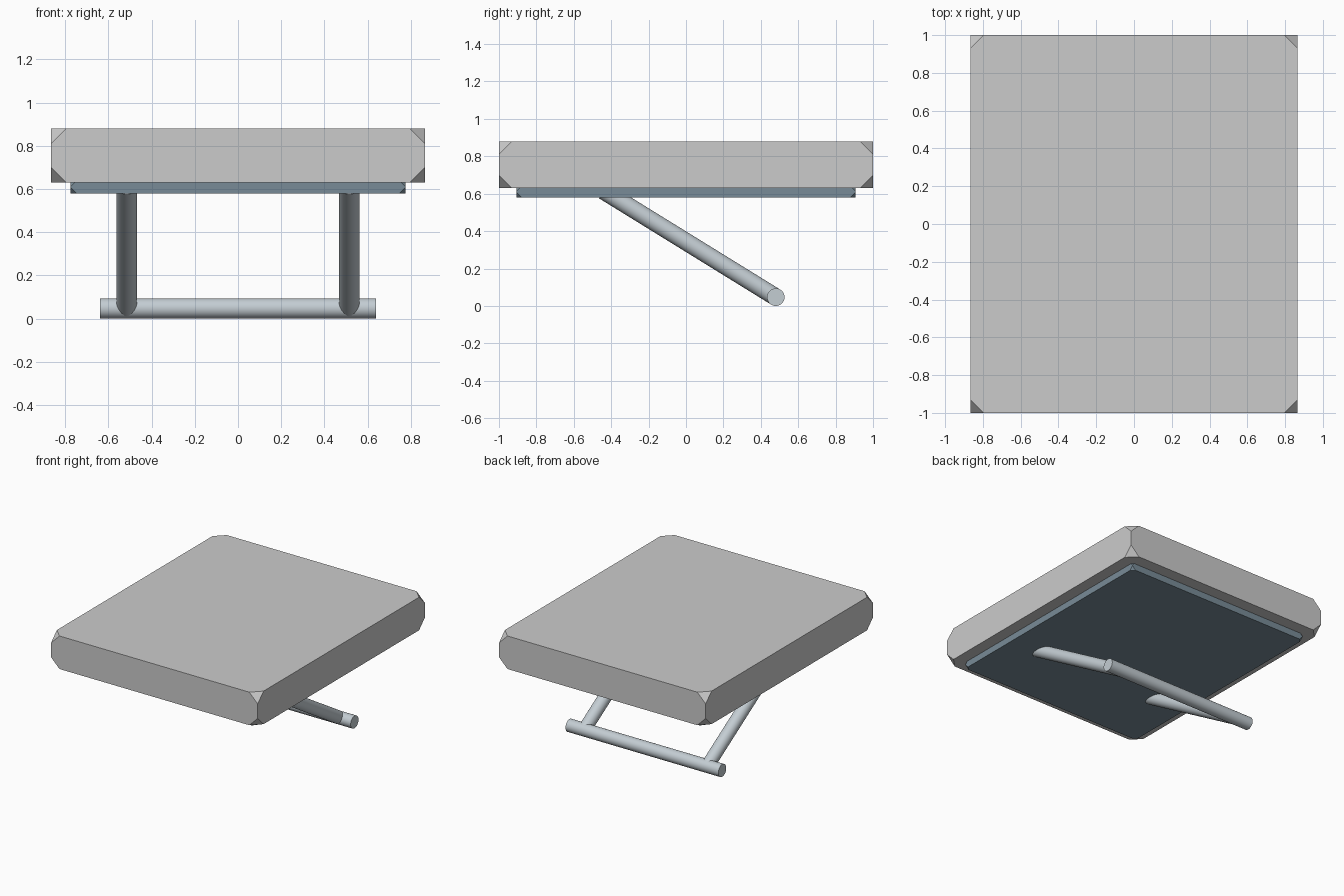
import bpy, bmesh
from itertools import product
from mathutils import Vector

if "Cube" in bpy.data.objects:
    bpy.data.objects.remove(bpy.data.objects["Cube"])


def material(name, rgb):
    mat = bpy.data.materials.new(name)
    mat.diffuse_color = (*rgb, 1)
    mat.use_nodes = True
    mat.node_tree.nodes["Principled BSDF"].inputs["Base Color"].default_value = mat.diffuse_color
    return mat


def clipped_box(name, half_x, half_y, z0, z1, cut, mat=None):
    """Box whose eight corners are each sliced off by a triangle."""
    half = Vector((half_x, half_y, (z1 - z0) / 2))
    bm = bmesh.new()
    for signs in product((-1, 1), repeat=3):
        for axis in range(3):
            p = Vector([s * h for s, h in zip(signs, half)])
            p[axis] -= signs[axis] * cut
            p.z += (z0 + z1) / 2
            bm.verts.new(p)
    bmesh.ops.convex_hull(bm, input=bm.verts[:])
    bmesh.ops.dissolve_limit(bm, angle_limit=0.01, verts=bm.verts[:], edges=bm.edges[:])
    bmesh.ops.recalc_face_normals(bm, faces=bm.faces[:])
    mesh = bpy.data.meshes.new(name)
    bm.to_mesh(mesh)
    bm.free()
    obj = bpy.data.objects.new(name, mesh)
    bpy.context.collection.objects.link(obj)
    if mat:
        mesh.materials.append(mat)
    return obj


def rod(name, start, end, radius, mat):
    """Round bar between two points."""
    a, b = Vector(start), Vector(end)
    bpy.ops.mesh.primitive_cylinder_add(vertices=32, radius=radius,
                                        depth=(b - a).length, location=(a + b) / 2)
    obj = bpy.context.object
    obj.name = name
    obj.rotation_euler = (b - a).to_track_quat('Z', 'Y').to_euler()
    obj.data.materials.append(mat)
    bpy.ops.object.shade_smooth_by_angle()
    return obj


panel = material("dark_panel", (0.19, 0.26, 0.31))
metal = material("metal", (0.55, 0.61, 0.65))

# padded seat and the board beneath it
clipped_box("seat_cushion", 0.865, 1.0, 0.63, 0.88, 0.07)
clipped_box("seat_base", 0.775, 0.907, 0.58, 0.64, 0.028, panel)

# slanted legs joined by a foot bar
for side, label in ((-1, "left"), (1, "right")):
    rod(f"{label}_leg", (side * 0.515, 0.48, 0.047), (side * 0.515, -0.44, 0.615), 0.047, metal)
rod("foot_bar", (-0.64, 0.48, 0.047), (0.64, 0.48, 0.047), 0.047, metal)
